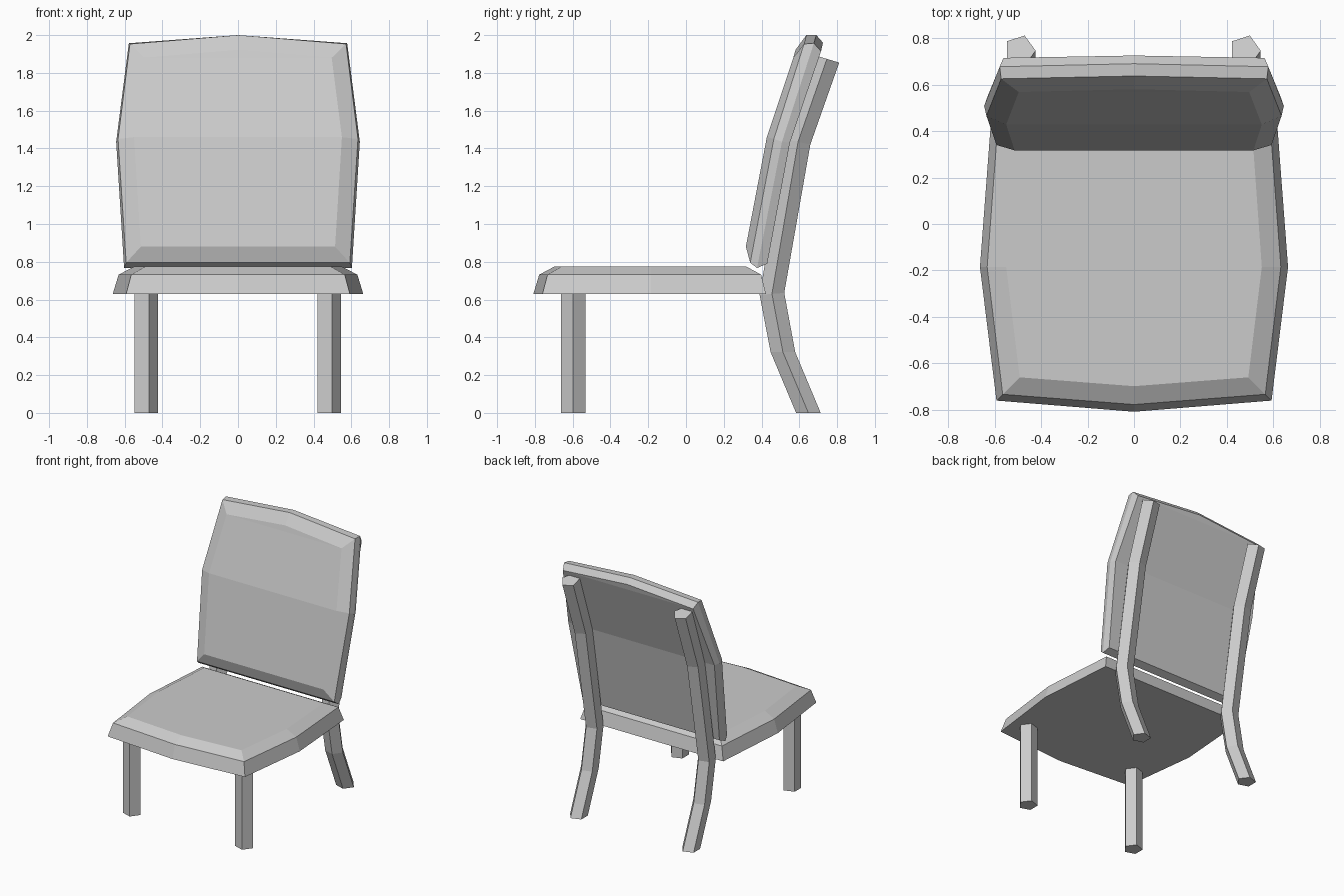
import bpy
from math import cos, sin, tau

if "Cube" in bpy.data.objects:
    bpy.data.objects.remove(bpy.data.objects["Cube"])


def make_object(name, verts, faces):
    mesh = bpy.data.meshes.new(name)
    mesh.from_pydata(verts, [], faces)
    import bmesh
    bm = bmesh.new()
    bm.from_mesh(mesh)
    bmesh.ops.recalc_face_normals(bm, faces=bm.faces)
    bm.to_mesh(mesh)
    bm.free()
    obj = bpy.data.objects.new(name, mesh)
    bpy.context.collection.objects.link(obj)
    return obj


def bridge(rings, n):
    return [(r * n + i, r * n + (i + 1) % n, (r + 1) * n + (i + 1) % n, (r + 1) * n + i)
            for r in range(rings - 1) for i in range(n)]


def cushion(name, half_rings):
    """Each half ring is peak, corner, bulge, far corner; mirrored to 7 points."""
    verts = []
    for half in half_rings:
        verts += half + [(-x, y, z) for x, y, z in reversed(half[1:])]
    faces = bridge(len(half_rings), 7)
    for s in (0, 7 * (len(half_rings) - 1)):
        faces += [(s, s + 1, s + 6), (s + 1, s + 2, s + 5, s + 6), (s + 2, s + 3, s + 4, s + 5)]
    return make_object(name, verts, faces)


def leg(name, cx, path, r=0.0685):
    """Five-sided bar along (y, z, ring slope) stations."""
    verts = []
    for y, z, slope in path:
        for i in range(5):
            a = i * tau / 5
            dy = r * sin(a)
            verts.append((cx + r * cos(a), y + dy, z + slope * dy))
    n = 5 * (len(path) - 1)
    faces = bridge(len(path), 5) + [tuple(range(5)), tuple(range(n, n + 5))]
    return make_object(name, verts, faces)


# Seat: underside, rim, flat top
seat_rings = [
    (0.63, [(0, -0.808), (0.592, -0.76), (0.663, -0.185), (0.617, 0.423)]),
    (0.732, [(0, -0.777), (0.565, -0.733), (0.632, -0.185), (0.588, 0.398)]),
    (0.774, [(0, -0.698), (0.492, -0.66), (0.55, -0.185), (0.514, 0.32)]),
]
cushion("seat", [[(x, y, z) for x, y in pts] for z, pts in seat_rings])

# Backrest: front face, front rim, widest rim, back face
cushion("backrest", [
    [(0, 0.58, 1.922), (0.496, 0.568, 1.88), (0.55, 0.428, 1.46), (0.514, 0.317, 0.88)],
    [(0, 0.637, 2.0), (0.572, 0.625, 1.953), (0.635, 0.465, 1.45), (0.592, 0.34, 0.795)],
    [(0, 0.69, 2.0), (0.578, 0.677, 1.957), (0.645, 0.508, 1.435), (0.603, 0.376, 0.767)],
    [(0, 0.725, 1.96), (0.562, 0.715, 1.915), (0.63, 0.55, 1.43), (0.59, 0.43, 0.79)],
])

# Legs: straight in front, bent behind and running up the backrest
front_path = [(-0.597, 0, 0), (-0.597, 0.64, 0)]
back_path = [(0.648, 0, 0), (0.513, 0.322, 0), (0.455, 0.63, 0.08),
             (0.593, 1.435, -0.22), (0.746, 1.874, -0.3)]
for side, cx in (("left", -0.492), ("right", 0.477)):
    leg("front_leg_" + side, cx, front_path)
    leg("back_leg_" + side, cx, back_path)
